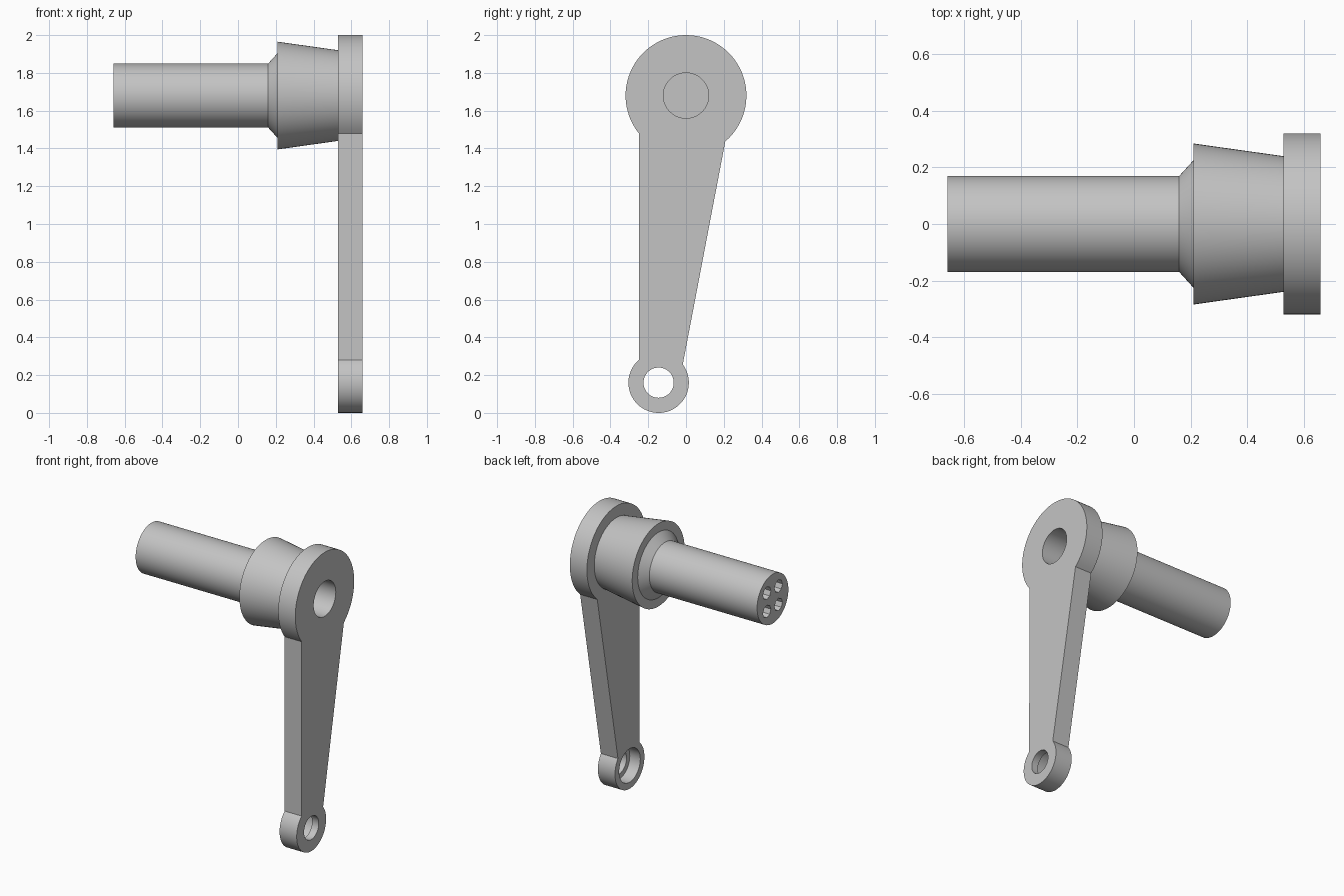
import bpy, bmesh
from math import sin, cos, tau, radians

if "Cube" in bpy.data.objects:
    bpy.data.objects.remove(bpy.data.objects["Cube"], do_unlink=True)

grey = bpy.data.materials.new("plain grey")
grey.use_nodes = True
COLOUR = (0.55, 0.55, 0.55, 1)
grey.diffuse_color = COLOUR
grey.node_tree.nodes["Principled BSDF"].inputs["Base Color"].default_value = COLOUR

AXIS_Z = 1.68            # height of the shaft axis
EYE = (-0.145, 0.16)     # y, z of the small lower eye
PLATE = (0.53, 0.66)     # x range of the lever


def finish(name, bm):
    bmesh.ops.recalc_face_normals(bm, faces=bm.faces)
    mesh = bpy.data.meshes.new(name)
    bm.to_mesh(mesh)
    bm.free()
    mesh.materials.append(grey)
    obj = bpy.data.objects.new(name, mesh)
    bpy.context.collection.objects.link(obj)
    return obj


def lathe(name, profile, y, z, steps=64):
    """Revolve (x, radius) points about an axis along x."""
    bm = bmesh.new()
    verts = [bm.verts.new((px, y, z + r)) for px, r in profile]
    edges = [bm.edges.new(pair) for pair in zip(verts, verts[1:])]
    bmesh.ops.spin(bm, geom=verts + edges, cent=(0, y, z), axis=(1, 0, 0),
                   angle=tau, steps=steps, use_duplicate=False)
    bmesh.ops.remove_doubles(bm, verts=bm.verts, dist=0.0001)
    return finish(name, bm)


def activate(obj):
    bpy.ops.object.select_all(action='DESELECT')
    obj.select_set(True)
    bpy.context.view_layer.objects.active = obj


def cut(obj, cutter):
    cutter.hide_render = True
    activate(obj)
    mod = obj.modifiers.new("hole", 'BOOLEAN')
    mod.operation = 'DIFFERENCE'
    mod.solver = 'EXACT'
    mod.object = cutter
    bpy.ops.object.modifier_apply(modifier=mod.name)
    bpy.data.objects.remove(cutter, do_unlink=True)


def arc(y, z, r, start, end, steps):
    angles = [radians(start + (end - start) * i / steps) for i in range(steps + 1)]
    return [(y + r * cos(a), z + r * sin(a)) for a in angles]


# Lever plate: round head, tapered arm and small eye in one outline
outline = arc(0, AXIS_Z, 0.32, -49.5, 218.7, 56) + arc(*EYE, 0.16, 131, 397, 48)
bm = bmesh.new()
face = bm.faces.new([bm.verts.new((PLATE[0], y, z)) for y, z in outline])
extruded = bmesh.ops.extrude_face_region(bm, geom=[face], use_keep_orig=True)
moved = [g for g in extruded["geom"] if isinstance(g, bmesh.types.BMVert)]
bmesh.ops.translate(bm, verts=moved, vec=(PLATE[1] - PLATE[0], 0, 0))
lever = finish("lever_arm", bm)

# Head bore and stepped hole in the eye
cut(lever, lathe("head_bore", [(0.4, 0), (0.4, 0.12), (0.8, 0.12), (0.8, 0)], 0, AXIS_Z))
cut(lever, lathe("eye_bore", [(0.4, 0), (0.4, 0.115), (0.61, 0.115),
                              (0.61, 0.08), (0.8, 0.08), (0.8, 0)], *EYE))

# Shaft with chamfered shoulder, tapered collar and blind bore
shaft = lathe("shaft_and_collar", [(-0.66, 0), (-0.66, 0.17), (0.16, 0.17),
                                   (0.21, 0.225), (0.21, 0.285), (0.53, 0.24),
                                   (0.53, 0.12), (0.21, 0.12), (0.21, 0)], 0, AXIS_Z)

# Four small sockets in the shaft end
for sy in (-1, 1):
    for sz in (-1, 1):
        cut(shaft, lathe("socket", [(-0.8, 0), (-0.8, 0.043), (-0.5, 0.043), (-0.5, 0)],
                         sy * 0.063, AXIS_Z + sz * 0.063, 8))

for obj in (lever, shaft):
    activate(obj)
    bpy.ops.object.shade_smooth_by_angle(angle=radians(20))
